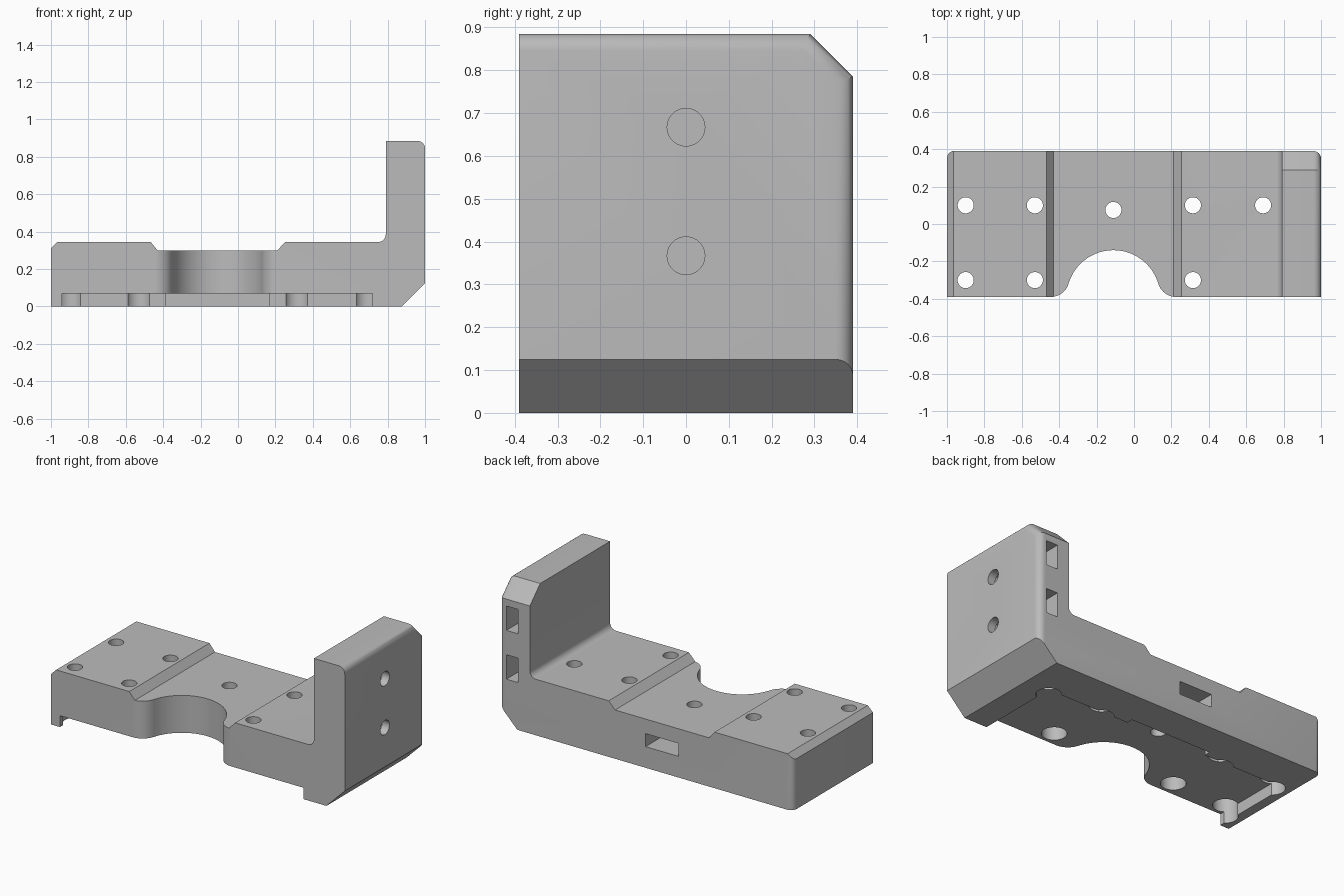
import bpy, bmesh, math
from mathutils import Vector

if "Cube" in bpy.data.objects:
    bpy.data.objects.remove(bpy.data.objects["Cube"])

FRONT, BACK = -0.39, 0.39

grey = bpy.data.materials.new("plain_grey")
grey.use_nodes = True
grey.diffuse_color = (0.5, 0.5, 0.5, 1)
grey.node_tree.nodes["Principled BSDF"].inputs["Base Color"].default_value = (0.5, 0.5, 0.5, 1)


def arc(cx, cy, r, a0, a1, n):
    """Points on an arc, angles in degrees."""
    angles = [math.radians(a0 + (a1 - a0) * i / n) for i in range(n + 1)]
    return [(cx + r * math.cos(a), cy + r * math.sin(a)) for a in angles]


def prism(points, offset):
    """Closed outline of 3D points pushed along an offset."""
    bm = bmesh.new()
    face = bm.faces.new([bm.verts.new(p) for p in points])
    new = bmesh.ops.extrude_face_region(bm, geom=[face])["geom"]
    bmesh.ops.translate(bm, vec=offset, verts=[v for v in new if isinstance(v, bmesh.types.BMVert)])
    bmesh.ops.recalc_face_normals(bm, faces=bm.faces)
    return bm


def to_object(bm, name):
    mesh = bpy.data.meshes.new(name)
    bm.to_mesh(mesh)
    bm.free()
    obj = bpy.data.objects.new(name, mesh)
    bpy.context.collection.objects.link(obj)
    mesh.materials.append(grey)
    return obj


cutters = []


def cutter(bm):
    obj = to_object(bm, "cutter")
    obj.hide_render = True
    cutters.append(obj)


def cut_plan(points, z0, z1):
    cutter(prism([(x, y, z0) for x, y in points], (0, 0, z1 - z0)))


def cut_box(x0, x1, y0, y1, z0, z1):
    cut_plan([(x0, y0), (x1, y0), (x1, y1), (x0, y1)], z0, z1)


def circle(cx, cy, r, n=40):
    return arc(cx, cy, r, 0, 360, n)[:-1]


# L-shaped body from its side profile
profile = [(-1, 0), (-1, 0.31), (-0.965, 0.345), (-0.467, 0.345), (-0.43, 0.3),
           (0.21, 0.3), (0.253, 0.345)]
profile += arc(0.75, 0.385, 0.04, -90, 0, 8)
profile += [(0.79, 0.885), (1, 0.885), (1, 0.125), (0.875, 0)]
bm = prism([(x, FRONT, z) for x, z in profile], (0, BACK - FRONT, 0))

# Sloped back top corner of the upright
cut = bmesh.ops.bisect_plane(bm, geom=bm.verts[:] + bm.edges[:] + bm.faces[:],
                             plane_co=(0, 0.29, 0.885), plane_no=(0, 1, 1), clear_outer=True)
rim = [e for e in cut["geom_cut"] if isinstance(e, bmesh.types.BMEdge)]
bmesh.ops.holes_fill(bm, edges=rim, sides=0)
bmesh.ops.recalc_face_normals(bm, faces=bm.faces)


# Rounded outer edges
def is_rounded(edge):
    a, b = (v.co for v in edge.verts)
    on_right = min(a.x, b.x) > 0.999
    on_left = max(a.x, b.x) < -0.999
    low = max(a.z, b.z) < 0.13
    front = max(a.y, b.y) < FRONT + 0.01
    upright_edge = on_right and not low and not front
    back_left = on_left and min(a.y, b.y) > BACK - 0.01
    return upright_edge or back_left


bmesh.ops.bevel(bm, geom=[e for e in bm.edges if is_rounded(e)], offset=0.04,
                offset_type='OFFSET', segments=6, profile=0.5, affect='EDGES')
body = to_object(bm, "angle_bracket")

# Rounded bay in the front with flared mouth
BAY, FLARE = 0.25, 0.1
reach = math.sqrt((BAY + FLARE) ** 2 - FLARE ** 2)
tilt = math.degrees(math.atan2(FLARE, reach))
right_flare = arc(reach, FRONT + FLARE, FLARE, 270, 180 + tilt, 10)
bay = right_flare + arc(0, FRONT, BAY, tilt, 180 - tilt, 36)[1:-1]
bay += [(-x, y) for x, y in reversed(right_flare)]
bay += [(-reach, FRONT - 0.1), (reach, FRONT - 0.1)]
cut_plan([(x - 0.11, y) for x, y in bay], -0.1, 0.6)

# Shallow recess underneath, deeper in the middle
cut_plan([(-0.94, -0.5), (0.72, -0.5), (0.72, 0.14), (0.165, 0.14), (0.165, 0.18),
          (-0.385, 0.18), (-0.385, 0.14), (-0.94, 0.14)], -0.1, 0.07)

# Counterbored mounting holes
holes = [(x, 0.1) for x in (-0.9, -0.53, 0.315, 0.69)]
holes += [(x, -0.3) for x in (-0.9, -0.53, 0.315)]
for x, y in holes:
    cut_plan(circle(x, y, 0.07), -0.1, 0.2)
    cut_plan(circle(x, y, 0.043), 0.15, 0.6)

# Centre hole and its nut slot from the back
cut_plan(circle(-0.11, 0.075, 0.043), -0.1, 0.6)
cut_box(-0.222, 0.002, -0.03, 0.5, 0.13, 0.21)

# Upright holes and their nut slots
for z in (0.367, 0.667):
    ring = [(0.84, y, z + dz) for y, dz in circle(0, 0, 0.044)]
    cutter(prism(ring, (0.3, 0, 0)))
    cut_box(0.87, 0.95, -0.09, 0.5, z - 0.075, z + 0.075)

# Carve the body, then drop the cutters
for c in cutters:
    mod = body.modifiers.new("cut", 'BOOLEAN')
    mod.operation = 'DIFFERENCE'
    mod.solver = 'EXACT'
    mod.object = c
graph = bpy.context.evaluated_depsgraph_get()
carved = bpy.data.meshes.new_from_object(body.evaluated_get(graph))
body.modifiers.clear()
body.data = carved
carved.materials.clear()
carved.materials.append(grey)
for poly in carved.polygons:
    poly.material_index = 0
for c in cutters:
    bpy.data.objects.remove(c)

# Smooth the rounds, keep edges sharp
for o in bpy.context.selected_objects:
    o.select_set(False)
body.select_set(True)
bpy.context.view_layer.objects.active = body
bpy.ops.object.shade_smooth_by_angle(angle=math.radians(30))
